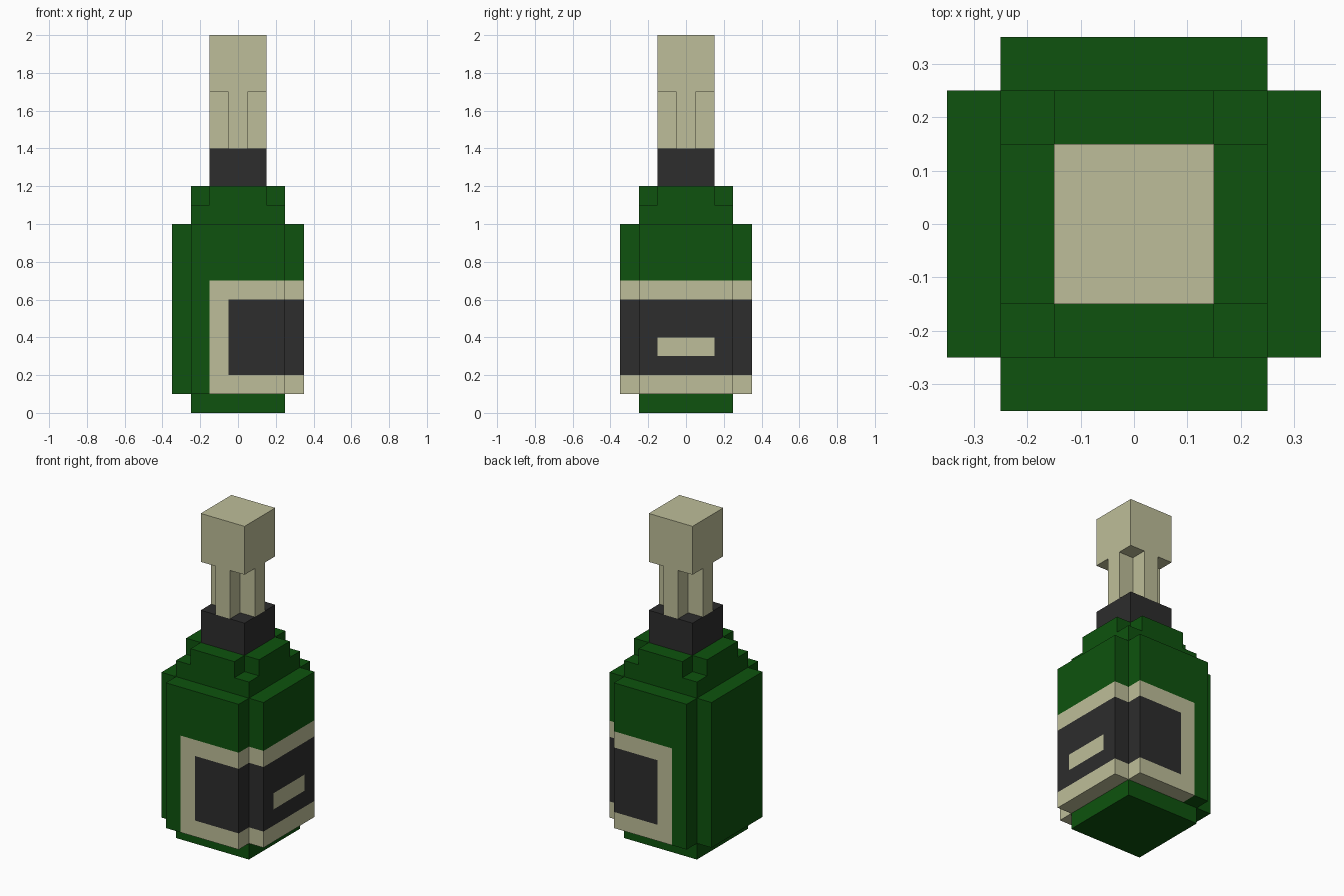
import bpy
import bmesh
from mathutils import Vector

cube = bpy.data.objects.get("Cube")
if cube:
    bpy.data.objects.remove(cube, do_unlink=True)


def material(name, rgb):
    m = bpy.data.materials.new(name)
    m.use_nodes = True
    m.diffuse_color = (*rgb, 1)
    bsdf = next(n for n in m.node_tree.nodes if n.type == 'BSDF_PRINCIPLED')
    bsdf.inputs["Base Color"].default_value = (*rgb, 1)
    return m


GREEN = material("bottle green", (0.0044, 0.086, 0.0044))
CREAM = material("cream", (0.515, 0.515, 0.319))
DARK = material("charcoal", (0.026, 0.026, 0.026))


def square(r):
    return [(-r, -r), (r, -r), (r, r), (-r, r)]


def cross(r, s):
    """Plus-shaped outline: arms reach r, half as wide as s."""
    quarter = [(r, -s), (r, s), (s, s)]
    pts = []
    for _ in range(4):
        pts += quarter
        quarter = [(-y, x) for x, y in quarter]
    return pts


def prism(name, outline, z0, z1, mats, cuts=(), rule=None):
    """Extrude an outline from z0 to z1, cut it on planes, colour by rule."""
    bm = bmesh.new()
    base = bm.faces.new([bm.verts.new((x, y, z0)) for x, y in outline])
    ext = bmesh.ops.extrude_face_region(bm, geom=[base], use_keep_orig=True)
    top = [v for v in ext["geom"] if isinstance(v, bmesh.types.BMVert)]
    bmesh.ops.translate(bm, verts=top, vec=(0, 0, z1 - z0))
    for axis, value in cuts:
        n = Vector((0, 0, 0))
        n[axis] = 1
        bmesh.ops.bisect_plane(bm, geom=bm.verts[:] + bm.edges[:] + bm.faces[:],
                               plane_co=n * value, plane_no=n)
    bmesh.ops.recalc_face_normals(bm, faces=bm.faces[:])
    if rule:
        for f in bm.faces:
            f.material_index = rule(f.calc_center_median())
    me = bpy.data.meshes.new(name)
    bm.to_mesh(me)
    bm.free()
    for m in mats:
        me.materials.append(m)
    ob = bpy.data.objects.new(name, me)
    bpy.context.collection.objects.link(ob)
    return ob


# Label wraps around the +x side: cream border, dark field, cream plaque
def label(c):
    if c.x > 0.34 and abs(c.y) < 0.15 and 0.3 < c.z < 0.4:
        return 1
    if c.x > -0.05 and 0.2 < c.z < 0.6:
        return 2
    if c.x > -0.15 and c.z < 0.7:
        return 1
    return 0


label_cuts = [(2, z) for z in (0.2, 0.3, 0.4, 0.6, 0.7)]
label_cuts += [(0, -0.15), (0, -0.05), (1, -0.15), (1, 0.15)]

# Glass, from the foot up to the shoulders
prism("bottle_foot", square(0.25), 0.0, 0.1, [GREEN])
prism("bottle_body", cross(0.35, 0.25), 0.1, 1.0, [GREEN, CREAM, DARK],
      label_cuts, label)
prism("lower_shoulder", square(0.25), 1.0, 1.1, [GREEN])
prism("upper_shoulder", cross(0.25, 0.15), 1.1, 1.2, [GREEN])

# Neck collar and stopper
prism("neck_collar", square(0.15), 1.2, 1.4, [DARK])
prism("stopper_stem", cross(0.15, 0.05), 1.4, 1.7, [CREAM])
prism("stopper_head", square(0.15), 1.7, 2.0, [CREAM])
